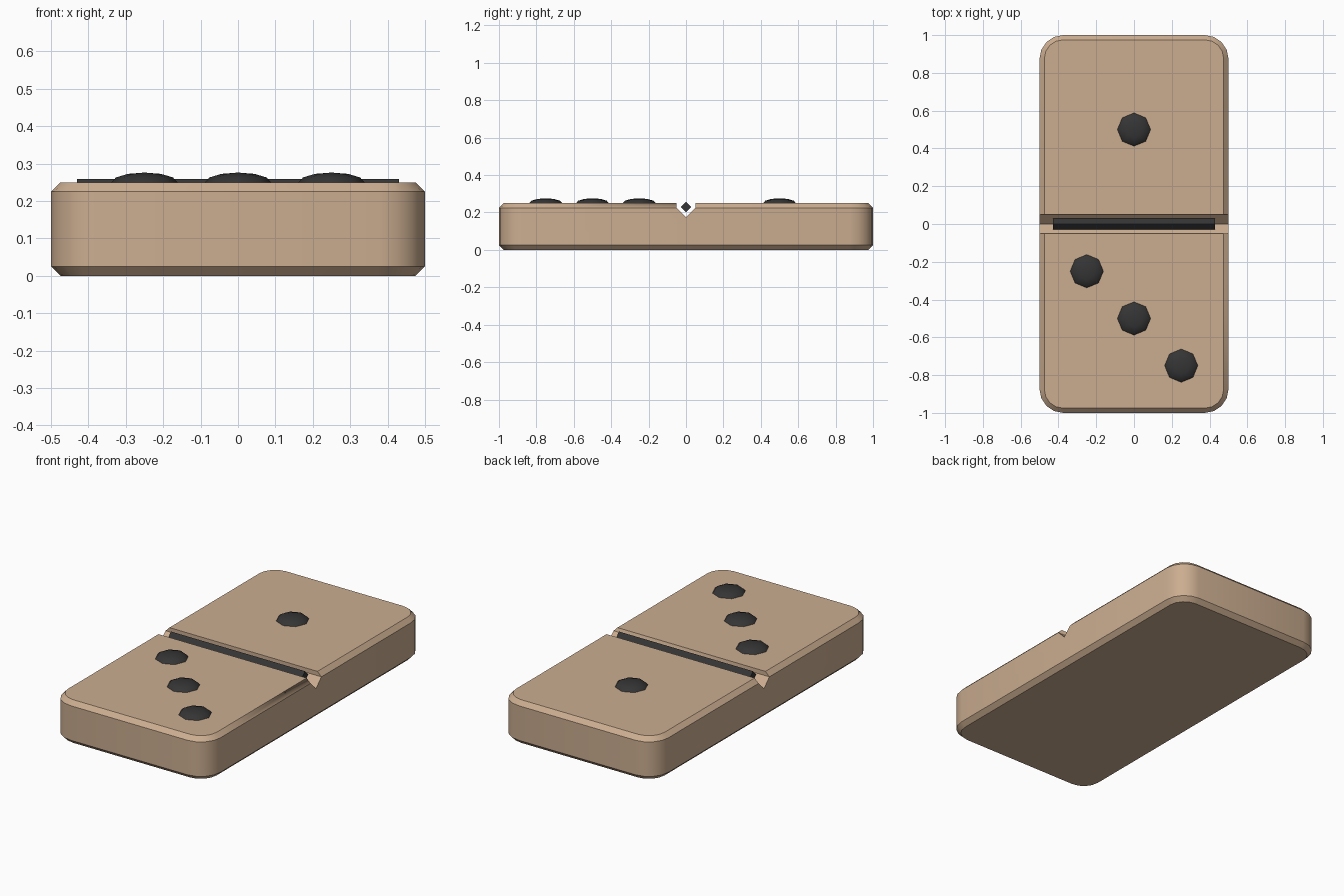
import bpy, bmesh, math
from mathutils import Matrix

if "Cube" in bpy.data.objects:
    bpy.data.objects.remove(bpy.data.objects["Cube"])


def material(name, rgb):
    m = bpy.data.materials.new(name)
    m.diffuse_color = (*rgb, 1)
    m.use_nodes = True
    m.node_tree.nodes["Principled BSDF"].inputs["Base Color"].default_value = m.diffuse_color
    return m


WOOD = material("tan wood", (0.60, 0.42, 0.28))
BLACK = material("charcoal", (0.035, 0.035, 0.035))


def finish(name, bm, mat, angle=30):
    bmesh.ops.recalc_face_normals(bm, faces=bm.faces)
    me = bpy.data.meshes.new(name)
    bm.to_mesh(me)
    bm.free()
    ob = bpy.data.objects.new(name, me)
    bpy.context.collection.objects.link(ob)
    me.materials.append(mat)
    bpy.ops.object.select_all(action='DESELECT')
    ob.select_set(True)
    bpy.context.view_layer.objects.active = ob
    bpy.ops.object.shade_smooth_by_angle(angle=math.radians(angle))
    return ob


# tile body: rounded rectangle rings, with chamfered top and bottom rims
def outline(inset, z, radius=0.125, steps=4):
    pts = []
    for i, (sx, sy) in enumerate([(1, 1), (-1, 1), (-1, -1), (1, -1)]):
        for k in range(steps + 1):
            a = math.pi / 2 * (i + k / steps)
            r = radius - inset
            pts.append((sx * (0.5 - radius) + r * math.cos(a),
                        sy * (1 - radius) + r * math.sin(a), z))
    return pts


bm = bmesh.new()
rings = [[bm.verts.new(p) for p in outline(i, z)]
         for i, z in [(0.025, 0), (0, 0.025), (0, 0.225), (0.025, 0.25)]]
n = len(rings[0])
for lo, hi in zip(rings, rings[1:]):
    for k in range(n):
        j = (k + 1) % n
        bm.faces.new((lo[k], lo[j], hi[j], hi[k]))
bm.faces.new(rings[0])
bm.faces.new(rings[-1])
body = finish("tile_body", bm, WOOD)

# V groove cutter across the middle: short upright walls, then a V
bm = bmesh.new()
profile = [(-0.05, 0.4), (-0.05, 0.225), (0, 0.175), (0.05, 0.225), (0.05, 0.4)]
face = bm.faces.new([bm.verts.new((-0.7, y, z)) for y, z in profile])
ext = bmesh.ops.extrude_face_region(bm, geom=[face])
for v in ext["geom"]:
    if isinstance(v, bmesh.types.BMVert):
        v.co.x = 0.7
cutter = finish("groove_cutter", bm, WOOD)
cutter.hide_render = True
cutter.hide_set(True)
cut = body.modifiers.new("groove", 'BOOLEAN')
cut.operation = 'DIFFERENCE'
cut.solver = 'EXACT'
cut.object = cutter
# keep the boolean ahead of the smoothing
body.modifiers.move(len(body.modifiers) - 1, 0)

# divider bar: square bar turned on edge in the groove
bm = bmesh.new()
bmesh.ops.create_cube(bm, size=1, matrix=Matrix.Translation((0, 0, 0.23))
                      @ Matrix.Rotation(math.pi / 4, 4, 'X')
                      @ Matrix.Diagonal((0.86, 0.04, 0.04, 1)))
finish("divider_bar", bm, BLACK)

# pips: flattened eight-sided domes
for i, (x, y) in enumerate([(0, 0.5), (-0.25, -0.25), (0, -0.5), (0.25, -0.75)]):
    bm = bmesh.new()
    bmesh.ops.create_uvsphere(bm, u_segments=8, v_segments=6, radius=1,
                              matrix=Matrix.Translation((x, y, 0.25))
                              @ Matrix.Diagonal((0.088, 0.088, 0.026, 1)))
    finish(f"pip_{i + 1}", bm, BLACK, 40)
